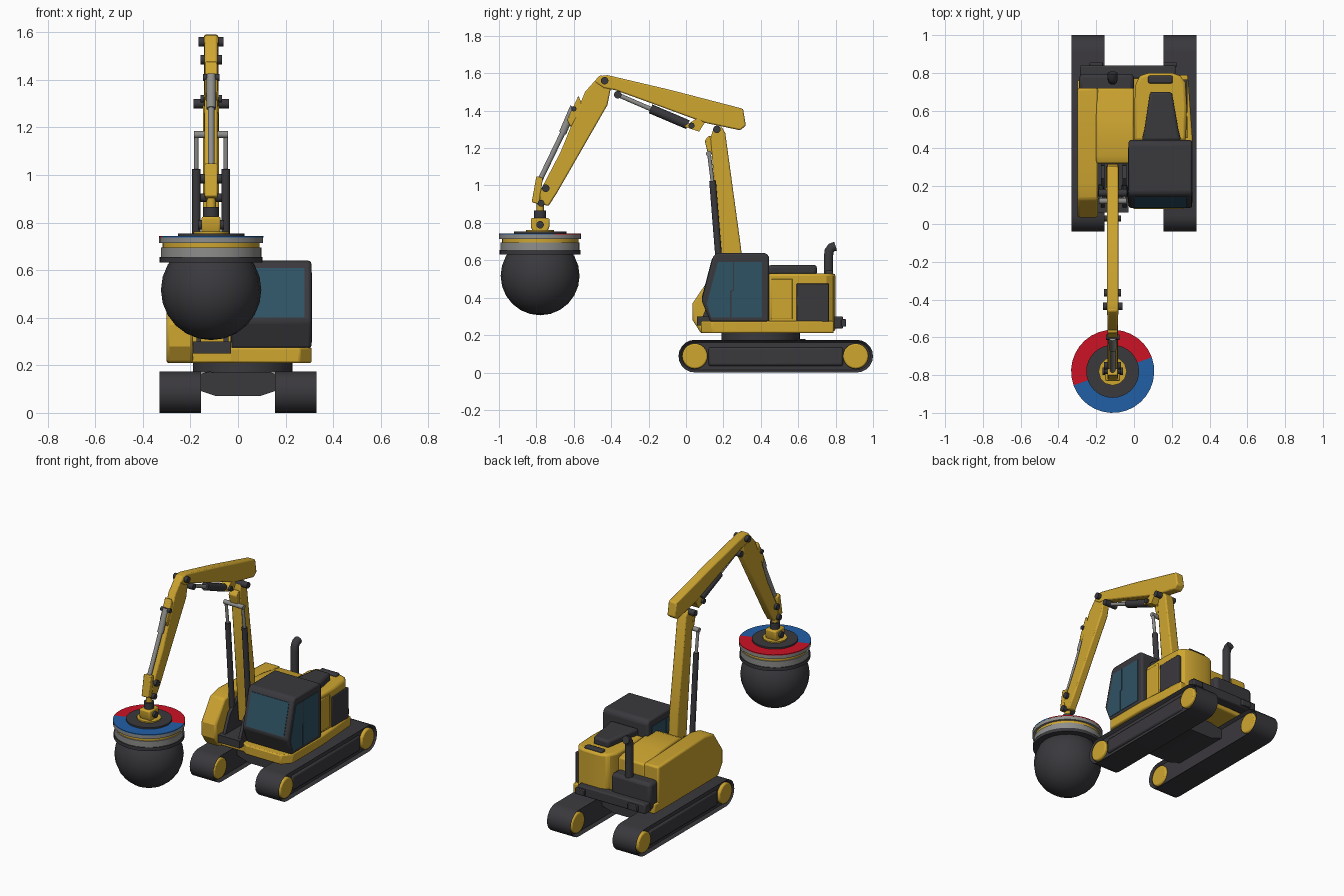
import bpy, bmesh, math
from mathutils import Vector

if "Cube" in bpy.data.objects:
    bpy.data.objects.remove(bpy.data.objects["Cube"])


def material(name, rgb):
    m = bpy.data.materials.new(name)
    m.diffuse_color = (*rgb, 1)
    m.use_nodes = True
    m.node_tree.nodes["Principled BSDF"].inputs["Base Color"].default_value = m.diffuse_color
    return m


YELLOW = material("machine yellow", (0.62, 0.38, 0.03))
DARK = material("dark grey", (0.042, 0.04, 0.046))
STEEL = material("steel grey", (0.27, 0.27, 0.26))
GLASS = material("tinted glass", (0.028, 0.085, 0.13))
RED = material("red", (0.60, 0.006, 0.018))
BLUE = material("blue", (0.015, 0.115, 0.38))
CX, BY = -0.113, -0.78      # boom plane and magnet/ball axis


def finish(bm, name, mats, bevel=0, smooth=True):
    bmesh.ops.remove_doubles(bm, verts=bm.verts, dist=1e-5)
    bmesh.ops.recalc_face_normals(bm, faces=bm.faces)
    me = bpy.data.meshes.new(name)
    bm.to_mesh(me)
    bm.free()
    ob = bpy.data.objects.new(name, me)
    bpy.context.collection.objects.link(ob)
    for m in mats if isinstance(mats, list) else [mats]:
        me.materials.append(m)
    if bevel:
        b = ob.modifiers.new("bevel", 'BEVEL')
        b.width, b.segments, b.limit_method = bevel, 2, 'ANGLE'
        b.angle_limit = math.radians(35)
    if smooth:
        bpy.ops.object.select_all(action='DESELECT')
        bpy.context.view_layer.objects.active = ob
        ob.select_set(True)
        bpy.ops.object.shade_smooth_by_angle(angle=math.radians(32))
    return ob


def prism(name, pts, a, b, mat, axis='x', bevel=0):
    """Extrude a (y,z) profile along x, or an (x,y) plan along z."""
    bm = bmesh.new()
    place = (lambda p, t: (t, *p)) if axis == 'x' else (lambda p, t: (*p, t))
    f = bm.faces.new([bm.verts.new(place(p, a)) for p in pts])
    r = bmesh.ops.extrude_face_region(bm, geom=[f])
    d = (b - a, 0, 0) if axis == 'x' else (0, 0, b - a)
    bmesh.ops.translate(bm, vec=d, verts=[v for v in r['geom'] if isinstance(v, bmesh.types.BMVert)])
    return finish(bm, name, mat, bevel)


def box(name, x, y, z, mat, bevel=0):
    return prism(name, [(y[0], z[0]), (y[1], z[0]), (y[1], z[1]), (y[0], z[1])], x[0], x[1], mat, bevel=bevel)


def rod(name, p, q, r, mat, segs=16, bevel=0):
    p, q = Vector(p), Vector(q)
    bm = bmesh.new()
    bmesh.ops.create_cone(bm, cap_ends=True, segments=segs, radius1=r, radius2=r, depth=(q - p).length)
    bm.transform((q - p).to_track_quat('Z', 'Y').to_matrix().to_4x4())
    bmesh.ops.translate(bm, vec=(p + q) / 2, verts=bm.verts)
    return finish(bm, name, mat, bevel)


def pin(name, y, z, r, half, mat=DARK):
    return rod(name, (CX - half, y, z), (CX + half, y, z), r, mat)


def lathe(name, prof, mat, segs=32, turn=0):
    """Revolve (radius, z) about the magnet axis."""
    bm = bmesh.new()
    vs = [bm.verts.new((r * math.cos(turn), r * math.sin(turn), z)) for r, z in prof]
    es = [bm.edges.new(e) for e in zip(vs, vs[1:])]
    bmesh.ops.spin(bm, geom=vs + es, axis=(0, 0, 1), cent=(0, 0, 0), angle=2 * math.pi, steps=segs)
    bmesh.ops.translate(bm, vec=(CX, BY, 0), verts=bm.verts)
    return finish(bm, name, mat)


def disc(name, r, z0, z1, mat, segs=32, turn=0):
    return lathe(name, [(0, z0), (r, z0), (r, z1), (0, z1)], mat, segs, turn)


# crawler tracks with recessed sides, frames and end wheels
R = 0.0875
oval = [(0.0475 + R * math.cos(a), R + R * math.sin(a)) for a in [math.pi * (0.5 + i / 10) for i in range(11)]]
oval += [(0.9125 + R * math.cos(a), R + R * math.sin(a)) for a in [math.pi * (-0.5 + i / 10) for i in range(11)]]
for side, s in (("left", -1), ("right", 1)):
    bm = bmesh.new()
    f = bm.faces.new([bm.verts.new((0.155 * s, *p)) for p in oval])
    r = bmesh.ops.extrude_face_region(bm, geom=[f])
    bmesh.ops.translate(bm, vec=(0.175 * s, 0, 0), verts=[v for v in r['geom'] if isinstance(v, bmesh.types.BMVert)])
    bmesh.ops.recalc_face_normals(bm, faces=bm.faces)
    caps = [f for f in bm.faces if len(f.verts) > 4]
    bmesh.ops.inset_individual(bm, faces=caps, thickness=0.014, depth=-0.02)
    finish(bm, side + "_track", DARK)
    box(side + "_track_frame", (0.175 * s, 0.322 * s), (0.12, 0.84), (0.035, 0.135), DARK, 0.012)
    for end, y in (("front", 0.0475), ("rear", 0.9075)):
        rod(f"{side}_{end}_wheel", (0.16 * s, y, R), (0.331 * s, y, R), 0.068, YELLOW, 24, 0.008)

# undercarriage and slew ring
hexa = [(-0.18, 0.10), (-0.09, 0.07), (0.09, 0.07), (0.18, 0.10), (0.18, 0.16), (0.09, 0.18), (-0.09, 0.18), (-0.18, 0.16)]
bm = bmesh.new()
f = bm.faces.new([bm.verts.new((x, 0.24, z)) for x, z in hexa])
r = bmesh.ops.extrude_face_region(bm, geom=[f])
bmesh.ops.translate(bm, vec=(0, 0.4, 0), verts=[v for v in r['geom'] if isinstance(v, bmesh.types.BMVert)])
finish(bm, "cross_frame", DARK)
rod("slew_ring", (0.02, 0.40, 0.17), (0.02, 0.40, 0.215), 0.21, DARK, 32)

# upper platform and left body
prism("platform", [(-0.19, 0.10), (-0.03, 0.10), (0.0, 0.08), (0.26, 0.08), (0.31, 0.14), (0.31, 0.45),
                   (0.285, 0.79), (-0.30, 0.76), (-0.30, 0.10)], 0.21, 0.275, YELLOW, 'z', 0.008)
prism("left_body", [(0.08, 0.21), (0.72, 0.21), (0.72, 0.51), (0.22, 0.53), (0.13, 0.51), (0.035, 0.37), (0.035, 0.28)],
      -0.30, -0.19, YELLOW, bevel=0.012)
prism("centre_body", [(0.32, 0.21), (0.72, 0.21), (0.72, 0.50), (0.55, 0.53), (0.36, 0.545), (0.32, 0.53)],
      -0.20, 0.0, YELLOW, bevel=0.01)
box("boom_well_floor", (-0.19, -0.03), (0.06, 0.32), (0.25, 0.30), DARK)
for x in (-0.175, -0.06):
    prism("boom_bracket", [(0.08, 0.28), (0.32, 0.28), (0.31, 0.44), (0.24, 0.50), (0.14, 0.42)], x, x + 0.02, DARK)

# engine hood with grilles and top cover
prism("engine_hood", [(0.0, 0.44), (0.275, 0.44), (0.28, 0.62), (0.272, 0.75), (0.245, 0.785), (0.20, 0.80), (0.08, 0.80),
                      (0.03, 0.785), (0.005, 0.73)], 0.22, 0.53, YELLOW, 'z', 0.015)
box("side_grille", (0.255, 0.284), (0.59, 0.765), (0.265, 0.475), DARK, 0.004)
box("side_panel", (0.26, 0.283), (0.455, 0.57), (0.285, 0.50), YELLOW, 0.004)
prism("hood_cover", [(0.04, 0.44), (0.25, 0.44), (0.235, 0.50), (0.20, 0.70), (0.085, 0.70), (0.055, 0.50)],
      0.52, 0.575, DARK, 'z', 0.015)
box("rear_vent", (0.075, 0.205), (0.745, 0.785), (0.52, 0.545), DARK, 0.008)

# rear counterweight, bumper and exhaust
box("counterweight", (-0.29, 0.0), (0.70, 0.795), (0.24, 0.42), DARK, 0.02)
box("rear_bumper", (-0.285, 0.22), (0.77, 0.84), (0.235, 0.30), DARK, 0.008)
for x in (-0.20, 0.19):
    box("bumper_lamp", (x - 0.035, x + 0.035), (0.83, 0.855), (0.245, 0.285), DARK, 0.004)
cu = bpy.data.curves.new("exhaust_pipe", 'CURVE')
cu.dimensions, cu.bevel_depth, cu.bevel_resolution, cu.use_fill_caps = '3D', 0.026, 3, True
sp = cu.splines.new('POLY')
path = [(0.762, 0.38), (0.762, 0.62), (0.765, 0.65), (0.778, 0.668), (0.80, 0.675)]
sp.points.add(len(path) - 1)
for p, (y, z) in zip(sp.points, path):
    p.co = (CX, y, z, 1)
cu.materials.append(DARK)
bpy.context.collection.objects.link(bpy.data.objects.new("exhaust_pipe", cu))

# cab with thin glass plates
prism("cab", [(0.13, 0.27), (0.083, 0.385), (0.145, 0.62), (0.165, 0.64), (0.425, 0.64), (0.445, 0.62), (0.445, 0.27)],
      -0.028, 0.308, DARK, bevel=0.012)
prism("windscreen", [(0.084, 0.40), (0.139, 0.61), (0.145, 0.61), (0.09, 0.40)], 0.0, 0.28, GLASS)
for x0, x1 in ((0.305, 0.311), (-0.031, -0.025)):
    prism("front_side_window", [(0.135, 0.295), (0.235, 0.295), (0.235, 0.435), (0.25, 0.445), (0.25, 0.59), (0.17, 0.59), (0.112, 0.37)],
          x0, x1, GLASS)
    prism("rear_side_window", [(0.242, 0.295), (0.405, 0.295), (0.405, 0.59), (0.257, 0.59), (0.257, 0.44), (0.242, 0.43)],
          x0, x1, GLASS)

# boom: mast, jib and stick
W = 0.034
prism("lower_boom", [(0.21, 0.35), (0.31, 0.35), (0.295, 0.66), (0.21, 1.28), (0.19, 1.315), (0.15, 1.315), (0.13, 1.25), (0.185, 0.66)],
      CX - W, CX + W, YELLOW, bevel=0.008)
prism("upper_boom", [(-0.46, 1.585), (-0.49, 1.555), (-0.44, 1.52), (-0.38, 1.51), (-0.20, 1.445), (0.10, 1.335), (0.29, 1.295), (0.32, 1.32),
                     (0.305, 1.41), (-0.08, 1.51), (-0.42, 1.59)], CX - 0.03, CX + 0.03, YELLOW, bevel=0.008)
prism("stick", [(-0.46, 1.59), (-0.54, 1.50), (-0.67, 1.18), (-0.785, 0.96), (-0.775, 0.90), (-0.735, 0.89), (-0.69, 0.96), (-0.42, 1.43),
                (-0.40, 1.53), (-0.43, 1.58)], CX - 0.027, CX + 0.027, YELLOW, bevel=0.008)
prism("jib_cylinder_lug", [(-0.01, 1.315), (0.07, 1.288), (0.10, 1.335), (0.06, 1.36)], CX - 0.03, CX + 0.03, YELLOW)
prism("mast_cylinder_lug", [(0.10, 1.24), (0.12, 1.16), (0.17, 1.18), (0.16, 1.26), (0.12, 1.265)], CX - 0.03, CX + 0.03, YELLOW, bevel=0.006)
prism("stick_cylinder_lug", [(-0.575, 1.48), (-0.635, 1.35), (-0.615, 1.31), (-0.55, 1.42)], CX - 0.026, CX + 0.026, YELLOW, bevel=0.006)
prism("stick_link", [(-0.80, 1.05), (-0.825, 0.91), (-0.785, 0.90), (-0.765, 1.04)], CX - 0.027, CX + 0.027, YELLOW, bevel=0.006)
pin("mast_pin", 0.165, 1.30, 0.02, 0.075)
pin("apex_pin", -0.435, 1.56, 0.02, 0.052)
pin("stick_pin", -0.365, 1.485, 0.02, 0.045)
pin("jib_foot_pin", 0.03, 1.32, 0.016, 0.045)
pin("rod_pin", -0.60, 1.41, 0.014, 0.035)
pin("link_pin", -0.75, 0.985, 0.02, 0.045)
pin("hanger_pin", -0.775, 0.905, 0.018, 0.045)
pin("lift_crossbar", 0.122, 1.17, 0.015, 0.072, STEEL)

# hydraulic cylinders
for s in (-1, 1):
    x = CX + 0.062 * s
    rod("lift_barrel", (x, 0.195, 0.36), (x, 0.142, 1.025), 0.018, DARK)
    rod("lift_rod", (x, 0.142, 1.02), (x, 0.122, 1.18), 0.01, STEEL)
rod("jib_barrel", (CX, 0.01, 1.325), (CX, -0.19, 1.41), 0.025, DARK)
rod("jib_rod", (CX, -0.18, 1.405), (CX, -0.365, 1.485), 0.012, STEEL)
rod("stick_barrel", (CX, -0.60, 1.42), (CX, -0.66, 1.28), 0.02, STEEL)
rod("stick_rod", (CX, -0.65, 1.30), (CX, -0.785, 1.02), 0.014, STEEL)

# hanger and swivel
rod("swivel", (CX, BY, 0.80), (CX, BY, 0.865), 0.032, DARK)
rod("swivel_neck", (CX, BY, 0.85), (CX, BY, 0.92), 0.02, YELLOW)
prism("hanger_block", [(BY - 0.05, 0.825), (BY - 0.05, 0.78), (BY - 0.035, 0.745), (BY + 0.035, 0.745), (BY + 0.05, 0.78), (BY + 0.05, 0.825)],
      CX - 0.04, CX + 0.04, YELLOW, bevel=0.008)
pin("hanger_bolt", BY, 0.79, 0.02, 0.055)
disc("hanger_plate", 0.075, 0.745, 0.762, YELLOW, 12)

# lifting magnet: flanges, bands and the two-colour top
disc("magnet_hub", 0.14, 0.74, 0.754, DARK)
disc("magnet_top_flange", 0.219, 0.715, 0.741, STEEL)
disc("magnet_yellow_band", 0.204, 0.69, 0.72, YELLOW)
disc("magnet_band", 0.211, 0.65, 0.695, STEEL)
disc("magnet_lower_flange", 0.216, 0.632, 0.655, DARK)
turn = math.radians(19.7)
paint = disc("magnet_painted_ring", 0.22, 0.738, 0.744, [RED, BLUE], 32, turn)
for p in paint.data.polygons:
    above = -(p.center.x - CX) * math.sin(turn) + (p.center.y - BY) * math.cos(turn)
    p.material_index = 0 if above > 0 else 1

# steel ball
bm = bmesh.new()
bmesh.ops.create_uvsphere(bm, u_segments=20, v_segments=12, radius=0.211)
bmesh.ops.translate(bm, vec=(CX, BY, 0.517), verts=bm.verts)
finish(bm, "wrecking_ball", DARK)
